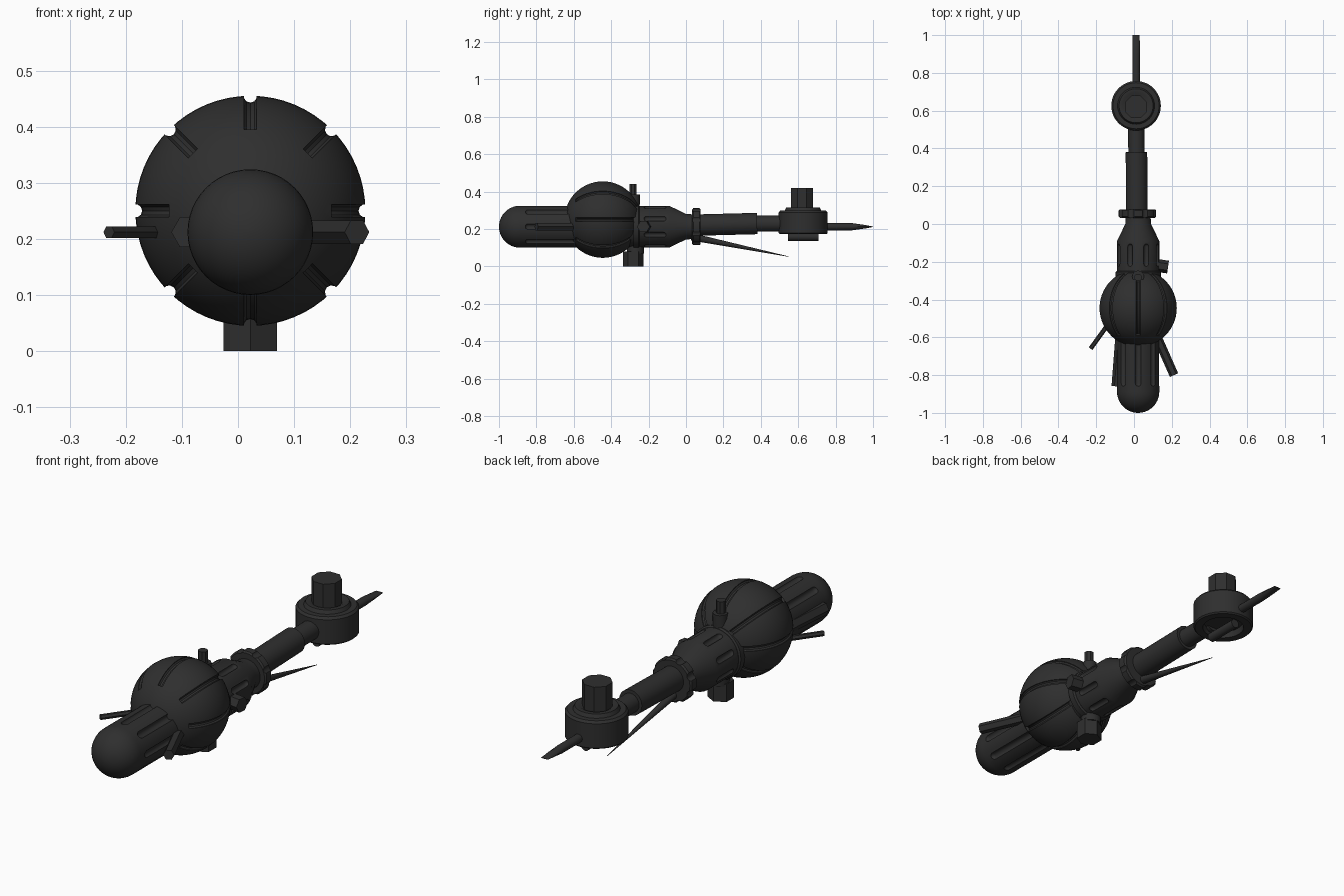
import bpy, bmesh
from math import pi, sin, cos, radians
from mathutils import Vector, Matrix

old = bpy.data.objects.get("Cube")
if old:
    bpy.data.objects.remove(old)

mat = bpy.data.materials.new("dark gunmetal")
mat.use_nodes = True
COLOR = (0.028, 0.028, 0.028, 1)
mat.diffuse_color = COLOR
shader = mat.node_tree.nodes["Principled BSDF"]
shader.inputs["Base Color"].default_value = COLOR
shader.inputs["Roughness"].default_value = 0.7

AX, AZ = 0.022, 0.212          # main axis
FORWARD = Vector((0, 1, 0))


def skin(name, rings):
    """Closed surface through a row of equal rings."""
    bm = bmesh.new()
    rows = [[bm.verts.new(p) for p in ring] for ring in rings]
    n = len(rows[0])
    for a, b in zip(rows, rows[1:]):
        for i in range(n):
            j = (i + 1) % n
            bm.faces.new((a[i], a[j], b[j], b[i]))
    bm.faces.new(rows[0])
    bm.faces.new(rows[-1])
    bmesh.ops.recalc_face_normals(bm, faces=bm.faces)
    mesh = bpy.data.meshes.new(name)
    bm.to_mesh(mesh)
    bm.free()
    mesh.materials.append(mat)
    obj = bpy.data.objects.new(name, mesh)
    bpy.context.collection.objects.link(obj)
    return obj


def lathe(name, origin, axis, profile, sides=32, turn=0):
    """Profile of (distance along axis, radius) spun about the axis."""
    rot = Vector(axis).to_track_quat('Z', 'Y')
    rings = []
    for h, r in profile:
        angles = [turn + 2 * pi * i / sides for i in range(sides)]
        rings.append([Vector(origin) + rot @ Vector((r * cos(t), r * sin(t), h)) for t in angles])
    return skin(name, rings)


def rod(name, a, b, r1, r2=None, sides=16, turn=0):
    d = Vector(b) - Vector(a)
    return lathe(name, a, d, [(0, r1), (d.length, r1 if r2 is None else r2)], sides, turn)


def capsule(name, a, b, r):
    d = Vector(b) - Vector(a)
    steps = [radians(t) for t in (4, 30, 60, 90)]
    prof = [(r - r * cos(t), r * sin(t)) for t in steps]
    prof += [(d.length - h, q) for h, q in reversed(prof)]
    return lathe(name, a, d, prof, 12)


def carve(obj, cutters):
    """Cut each helper from the part, then discard the helpers."""
    for c in cutters:
        c.hide_render = True
        m = obj.modifiers.new("cut", 'BOOLEAN')
        m.operation, m.solver, m.object = 'DIFFERENCE', 'EXACT', c
    bpy.context.view_layer.update()
    dg = bpy.context.evaluated_depsgraph_get()
    mesh = bpy.data.meshes.new_from_object(obj.evaluated_get(dg))
    obj.modifiers.clear()
    obj.data = mesh
    for c in cutters:
        bpy.data.objects.remove(c)


def spokes(count, radius, offset=0.0):
    """Points evenly spaced around the main axis, as (x, z)."""
    for i in range(count):
        t = 2 * pi * i / count + offset
        yield AX + radius * cos(t), AZ + radius * sin(t)


# Round-ended barrel with long slots
dome = [radians(t) for t in range(2, 91, 8)]
profile = [(-0.888 - 0.112 * cos(t), 0.112 * sin(t)) for t in dome]
barrel = lathe("barrel", (AX, 0, AZ), FORWARD, profile + [(-0.5, 0.112)], 48)
carve(barrel, [capsule("slot", (x, -0.86, z), (x, -0.55, z), 0.017)
               for x, z in spokes(8, 0.116)])

# Large ball with meridian grooves
BALL, R = Vector((AX, -0.445, 0.25)), 0.205
profile = [(-R * cos(t), R * sin(t)) for t in [pi * (i + 0.1) / 28.2 for i in range(29)]]
ball = lathe("ball", BALL, FORWARD, profile, 64)
grooves = []
for k in range(8):
    spin = Matrix.Rotation(k * pi / 4, 3, 'Y')
    rings = []
    for i in range(19):
        lat = radians(-45 + 110 * i / 18)
        out = Vector((0, sin(lat), cos(lat)))
        size = 0.012
        rings.append([BALL + spin @ (out * (R + size * cos(u)) + Vector((size * sin(u), 0, 0)))
                      for u in [2 * pi * j / 10 for j in range(10)]])
    grooves.append(skin("groove", rings))
carve(ball, grooves)

# Fluted neck with a tapering end
neck = lathe("neck", (AX, 0, AZ), FORWARD,
             [(-0.34, 0.112), (-0.09, 0.112), (0.0, 0.068), (0.04, 0.066)], 40)
carve(neck, [capsule("flute", (x, -0.225, z), (x, -0.105, z), 0.015)
             for x, z in spokes(8, 0.115, pi / 8)])
lathe("neck_ring", (AX, -0.262, AZ), FORWARD, [(-0.02, 0.12), (0.008, 0.12), (0.014, 0.113)], 40)

# Scalloped collar
collar = lathe("collar", (0.018, 0.033, AZ), FORWARD,
               [(0, 0.092), (0.006, 0.099), (0.038, 0.099), (0.045, 0.092)], 40)
carve(collar, [rod("scallop", (x, 0, z), (x, 0.11, z), 0.019)
               for x, z in spokes(8, 0.108, pi / 8)])

# Handle and connecting rod
rod("handle", (0.015, 0.03, 0.22), (0.013, 0.38, 0.229), 0.057, sides=32)
rod("connecting_rod", (0.013, 0.36, 0.228), (0.011, 0.56, 0.229), 0.043, sides=24)

# Drum with stepped top and hollow underside
DRUM = (0.011, 0.626, 0)
lathe("drum", DRUM, (0, 0, 1),
      [(0.2, 0.085), (0.172, 0.09), (0.172, 0.125), (0.178, 0.131), (0.288, 0.131), (0.298, 0.122),
       (0.298, 0.098), (0.314, 0.09), (0.314, 0.07), (0.305, 0.055)], 48)
rod("drum_peg", (0.011, 0.62, 0.29), (0.011, 0.62, 0.42), 0.064, sides=8, turn=pi / 8)
rod("drum_crossbar", (0.011, 0.545, 0.157), (0.011, 0.708, 0.157), 0.021, sides=12)

# Tail spike flattened to a blade
rings = []
for y, w, h in ((0.72, 0.02, 0.019), (0.89, 0.02, 0.019), (0.96, 0.02, 0.009), (1.0, 0.018, 0.001)):
    rings.append([(0.011 + w * cos(t), y, AZ + h * sin(t))
                  for t in [2 * pi * i / 12 for i in range(12)]])
skin("tail_blade", rings)

# Long needle under the handle
rod("needle", (0.011, 0.03, 0.158), (0.011, 0.55, 0.052), 0.02, 0.001, sides=12)

# Slanted rods beside the barrel
rod("right_thin_rod", (-0.10, -0.48, AZ), (-0.23, -0.66, AZ), 0.012, sides=6)
rod("left_rod", (0.11, -0.57, AZ), (0.212, -0.80, AZ), 0.024, sides=6)
rod("right_flush_rod", (-0.065, -0.56, AZ), (-0.088, -0.86, AZ), 0.031, sides=6)

# Pegs and bolt around the neck
rod("top_peg", (AX, -0.283, 0.3), (AX, -0.283, 0.44), 0.021, sides=8, turn=pi / 8)
rod("top_peg_base", (AX, -0.28, 0.3), (AX, -0.278, 0.385), 0.032, sides=12)
rod("bottom_peg", (AX, -0.282, 0.08), (AX, -0.282, 0), 0.055, sides=6, turn=pi / 2)
rod("bottom_peg_base", (AX, -0.27, 0.16), (AX, -0.27, 0.07), 0.045, sides=12)
rod("side_bolt", (0.09, -0.215, AZ), (0.18, -0.228, AZ), 0.034, sides=6)

# Smooth rounded surfaces, keep edges crisp
bpy.ops.object.select_all(action='DESELECT')
for obj in bpy.context.collection.objects:
    if obj.type == 'MESH' and mat.name in obj.data.materials:
        obj.select_set(True)
        bpy.context.view_layer.objects.active = obj
bpy.ops.object.shade_smooth_by_angle(angle=radians(32))
